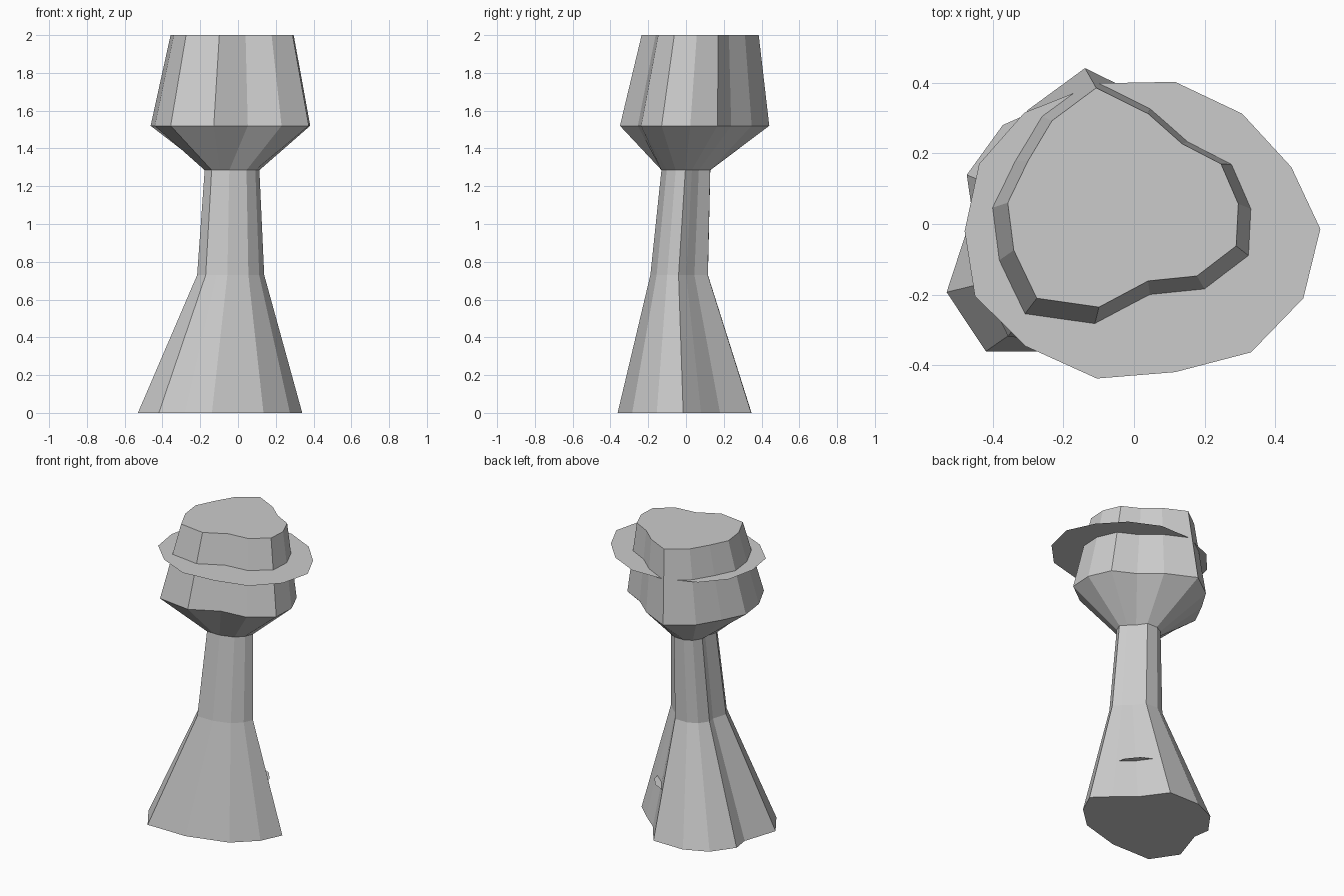
import bpy, bmesh
from math import cos, sin, tau

if "Cube" in bpy.data.objects:
    bpy.data.objects.remove(bpy.data.objects["Cube"])

# Cross-section outlines, 14 points each, counter-clockwise
FOOT = [(.34, -.015), (.24, .08), (.12, .18), (0, .345), (-.22, .347), (-.371, .28), (-.473, .139),
        (-.457, .03), (-.53, -.193), (-.419, -.36), (-.283, -.36), (-.138, -.362), (.135, -.285), (.275, -.155)]
CROWN = [(.295, .057), (.246, .17), (.136, .227), (.04, .312), (-.107, .385), (-.232, .292), (-.30, .178),
         (-.357, .06), (-.34, -.074), (-.275, -.21), (-.099, -.235), (.04, -.161), (.178, -.147), (.289, -.062)]
BRIM = [(.527, -.014), (.445, .161), (.306, .312), (.116, .402), (-.10, .398), (-.31, .315), (-.438, .17),
        (-.479, -.02), (-.45, -.204), (-.306, -.346), (-.105, -.437), (.116, -.419), (.331, -.363), (.479, -.21)]


def ring(outline, z, sx=1, sy=1, dy=0):
    return [(x * sx, y * sy + dy, z) for x, y in outline]


def loft(name, rings):
    """Join rings with quads and cap both ends; one ring gives a flat plate."""
    bm = bmesh.new()
    loops = [[bm.verts.new(p) for p in r] for r in rings]
    for a, b in zip(loops, loops[1:]):
        n = len(a)
        for i in range(n):
            j = (i + 1) % n
            bm.faces.new((a[i], a[j], b[j], b[i]))
    if len(loops) > 1:
        bm.faces.new(loops[0][::-1])
    bm.faces.new(loops[-1])
    mesh = bpy.data.meshes.new(name)
    bm.to_mesh(mesh)
    bm.free()
    obj = bpy.data.objects.new(name, mesh)
    bpy.context.collection.objects.link(obj)
    return obj


# Flared foot, slim neck and faceted head
loft("body", [
    ring(FOOT, 0),
    ring(FOOT, .73, .408, .43, -.033),
    ring(FOOT, 1.285, .333, .365, .002),
    ring(CROWN, 1.52, 1.296, 1.275, -.05),
    ring(CROWN, 2),
])

# Wide flat brim through the head
loft("brim", [ring(BRIM, 1.805)])

# Small inner plate that just breaks the hollow side of the foot
plate = [(-.03 + .21 * cos(tau * i / 14), .02 + .205 * sin(tau * i / 14)) for i in range(14)]
loft("foot_plate", [ring(plate, .285)])
